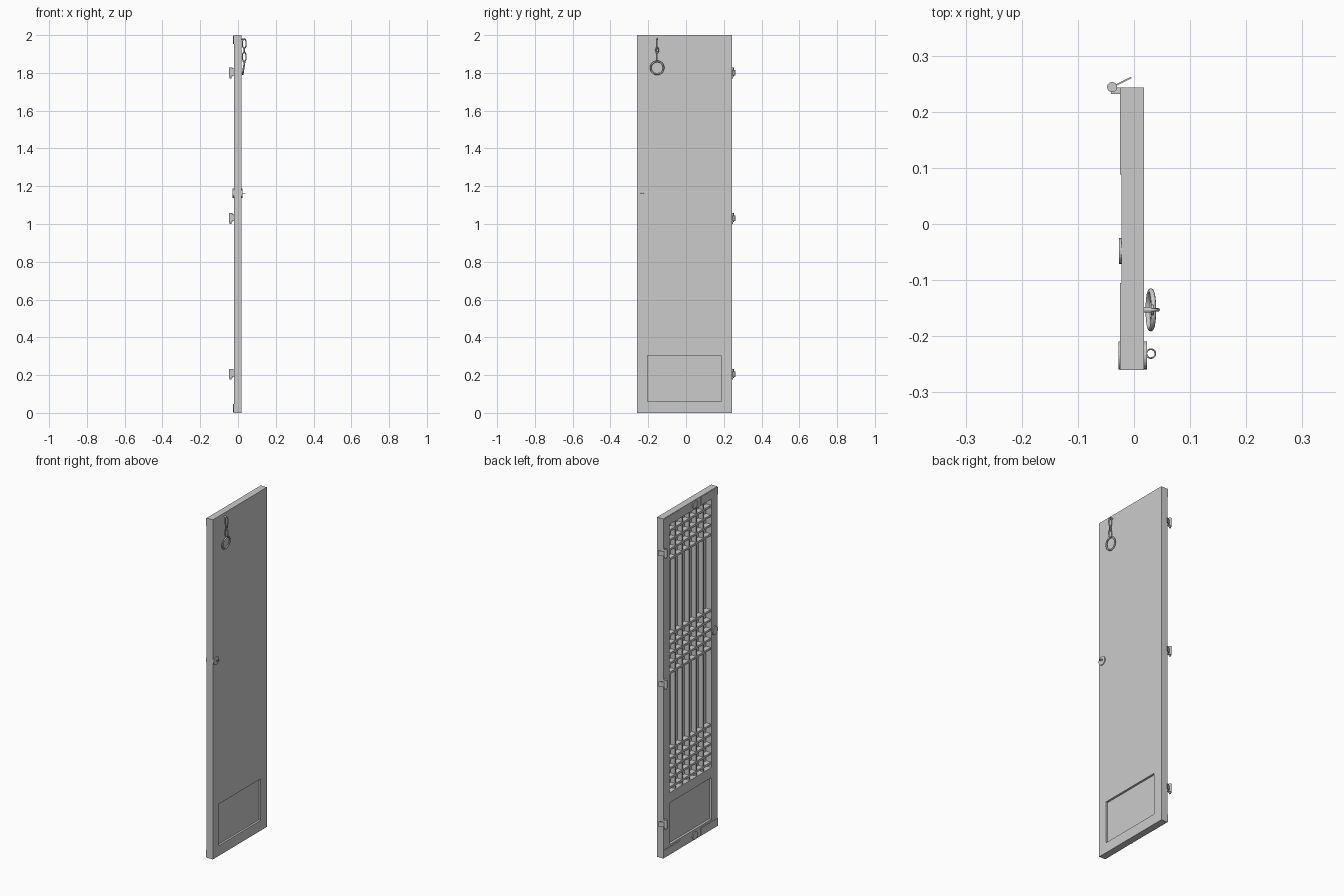
import bpy, bmesh, math
from mathutils import Matrix, Vector

cube = bpy.data.objects.get("Cube")
if cube:
    bpy.data.objects.remove(cube, do_unlink=True)

grey = bpy.data.materials.new("plain grey")
grey.use_nodes = True
colour = (0.6, 0.6, 0.6, 1)
grey.diffuse_color = colour
grey.node_tree.nodes["Principled BSDF"].inputs["Base Color"].default_value = colour


def finish(name, bm, smooth=False):
    bmesh.ops.recalc_face_normals(bm, faces=bm.faces)
    mesh = bpy.data.meshes.new(name)
    for f in bm.faces:
        f.smooth = smooth
    bm.to_mesh(mesh)
    bm.free()
    mesh.materials.append(grey)
    ob = bpy.data.objects.new(name, mesh)
    bpy.context.collection.objects.link(ob)
    return ob


def add_box(bm, xs, ys, zs):
    size = [b - a for a, b in (xs, ys, zs)]
    mid = [(a + b) / 2 for a, b in (xs, ys, zs)]
    m = Matrix.Translation(mid) @ Matrix.Diagonal((*size, 1))
    bmesh.ops.create_cube(bm, size=1, matrix=m)


def box(name, xs, ys, zs):
    bm = bmesh.new()
    add_box(bm, xs, ys, zs)
    return finish(name, bm)


def disc(name, centre, r, depth, axis="X", sides=24):
    rot = Matrix.Rotation(math.pi / 2, 4, "Y") if axis == "X" else Matrix()
    bm = bmesh.new()
    bmesh.ops.create_cone(bm, cap_ends=True, segments=sides, radius1=r, radius2=r,
                          depth=depth, matrix=Matrix.Translation(centre) @ rot)
    return finish(name, bm)


def ring(name, centre, u, v, tube, n=28, k=8):
    """Elliptical ring; u and v are its two half-axes."""
    u, v, c = Vector(u), Vector(v), Vector(centre)
    w = u.cross(v).normalized()
    bm = bmesh.new()
    loops = []
    for i in range(n):
        a = math.tau * i / n
        out = (v.length * u.normalized() * math.cos(a)
               + u.length * v.normalized() * math.sin(a)).normalized()
        p = c + u * math.cos(a) + v * math.sin(a)
        loops.append([bm.verts.new(p + tube * (out * math.cos(b) + w * math.sin(b)))
                      for b in (math.tau * j / k for j in range(k))])
    for i in range(n):
        for j in range(k):
            p, q = loops[i], loops[(i + 1) % n]
            bm.faces.new((p[j], q[j], q[(j + 1) % k], p[(j + 1) % k]))
    return finish(name, bm, True)


# Door leaf with a lattice pocket and a lower panel sunk on both sides
BACK, FRONT = -0.022, 0.018
Y0, Y1 = -0.26, 0.243
IN = (-0.205, 0.185)
door = box("door_leaf", (BACK, FRONT), (Y0, Y1), (0, 2))
pockets = [
    box("lattice_cutter", (-0.1, 0.012), IN, (0.365, 1.945)),
    box("panel_back_cutter", (-0.1, -0.008), IN, (0.06, 0.305)),
    box("panel_front_cutter", (0.006, 0.1), IN, (0.06, 0.305)),
]
for c in pockets:
    c.hide_render = True
    c.hide_viewport = True
    c.display_type = "WIRE"
    mod = door.modifiers.new(c.name, "BOOLEAN")
    mod.operation = "DIFFERENCE"
    mod.solver = "EXACT"
    mod.object = c
bpy.context.view_layer.objects.active = door
for mod in list(door.modifiers):
    bpy.ops.object.modifier_apply(modifier=mod.name)
for c in pockets:
    bpy.data.objects.remove(c, do_unlink=True)

# Lattice of upright bars with three groups of cross bars
bm = bmesh.new()
step = (IN[1] - IN[0]) / 6
for i in range(1, 6):
    y = IN[0] + i * step
    add_box(bm, (-0.016, 0.012), (y - 0.006, y + 0.006), (0.365, 1.945))
finish("lattice_uprights", bm)
bm = bmesh.new()
for start, count in ((0.39, 5), (1.065, 5), (1.735, 4)):
    for i in range(count):
        z = start + i * 0.056
        add_box(bm, (-0.018, 0.012), IN, (z - 0.006, z + 0.006))
finish("lattice_cross_bars", bm)

# Thin metal corner plates and round studs on the rails
for row, (z0, z1) in (("bottom", (0.002, 0.048)), ("top", (1.952, 1.998))):
    box(row + "_plate_lock_side", (-0.025, BACK), (Y0, -0.105), (z0, z1))
    box(row + "_plate_hinge_side", (-0.025, BACK), (0.088, Y1), (z0, z1))
    disc(row + "_stud", (-0.0245, -0.048, (z0 + z1) / 2), 0.023, 0.005)

# Lock roses and small pull ring
disc("lock_rose_front", (0.0205, -0.234, 1.163), 0.025, 0.005)
disc("lock_rose_back", (-0.025, -0.234, 1.163), 0.025, 0.006)
ring("pull_ring", (0.030, -0.231, 1.163), (0.008, 0, 0), (0, 0.008, 0), 0.0015, 20, 6)

# Hinges on the side edge: barrel, pin and leaf
for label, z in (("lower", 0.205), ("middle", 1.03), ("upper", 1.8)):
    disc(label + "_hinge_barrel", (-0.039, 0.244, z + 0.004), 0.009, 0.048, "Z", 16)
    disc(label + "_hinge_pin", (-0.039, 0.244, z - 0.024), 0.005, 0.01, "Z", 12)
    a, b = Vector((-0.039, 0.244, z)), Vector((-0.005, 0.261, z))
    d = b - a
    turn = Matrix.Rotation(math.atan2(d.y, d.x), 4, "Z")
    bm = bmesh.new()
    bmesh.ops.create_cube(bm, size=1, matrix=Matrix.Translation((a + b) / 2) @ turn
                          @ Matrix.Diagonal((d.length, 0.003, 0.03, 1)))
    finish(label + "_hinge_leaf", bm)
    box(label + "_hinge_bracket", (-0.041, BACK), (0.232, 0.243), (z - 0.015, z + 0.024))

# Chain with a large hanging ring
Y = -0.153
ring("chain_link_upper", (0.033, Y, 1.955), (0.010, 0, 0), (0, 0, 0.026), 0.003)
ring("chain_link_middle", (0.033, Y, 1.92), (0, 0.007, 0), (0, 0, 0.015), 0.003)
ring("chain_link_lower", (0.033, Y, 1.885), (0.010, 0, 0), (0, 0, 0.026), 0.003)
ring("hanging_ring", (0.030, Y, 1.827), (0, 0.034, 0), (0.005, 0, 0.034), 0.0045, 36)
disc("chain_staple", (0.024, Y, 1.978), 0.005, 0.014, "X", 12)
